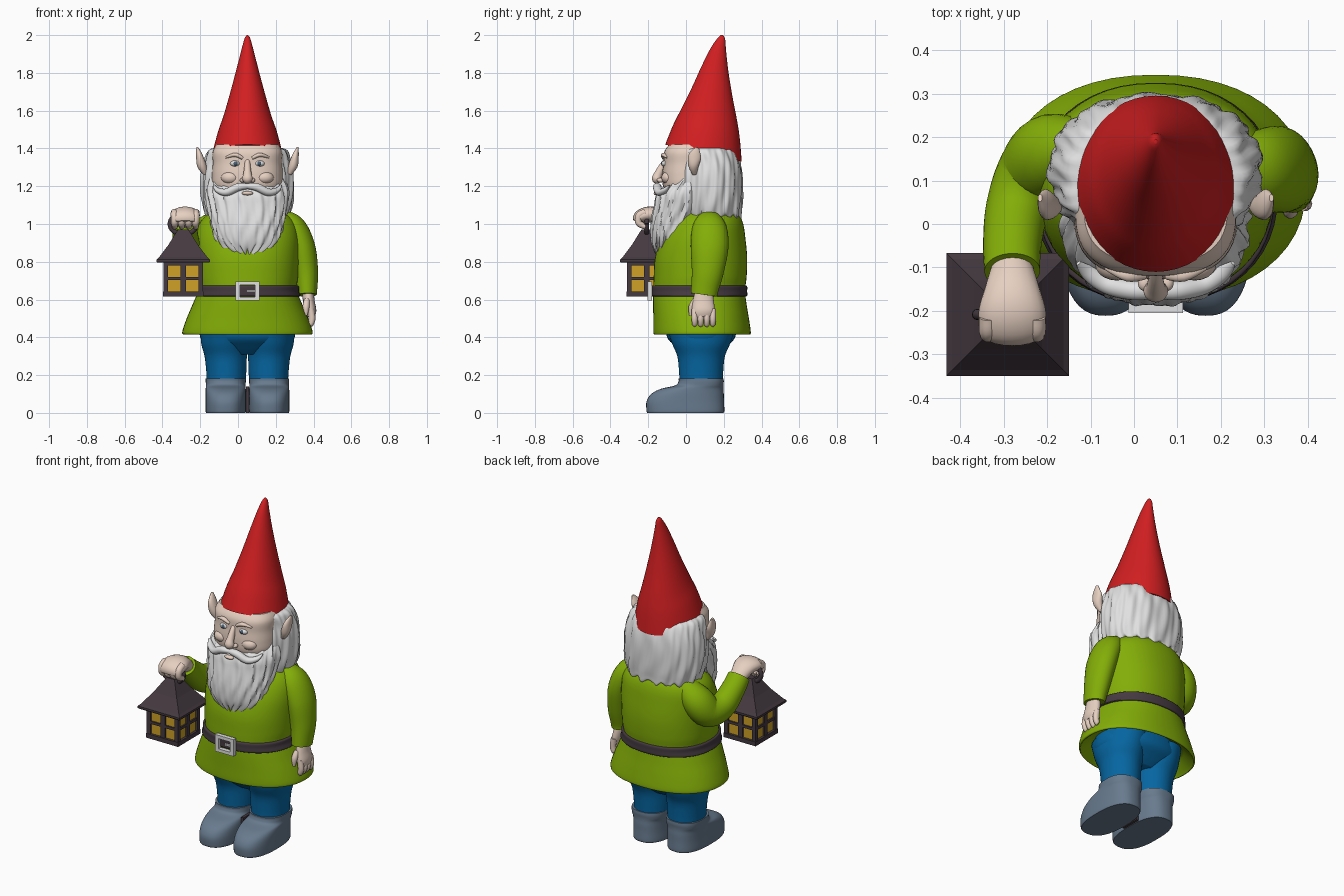
import bpy, bmesh, math
from mathutils import Vector, Matrix

CX = 0.05  # body centre line


def material(name, r, g, b):
    m = bpy.data.materials.new(name)
    m.diffuse_color = [(c / 255) ** 2.2 for c in (r, g, b)] + [1]
    return m


RED = material("hat red", 208, 36, 38)
GREEN = material("tunic green", 130, 172, 16)
BLUE = material("trouser blue", 14, 102, 160)
SLATE = material("boot slate", 104, 122, 141)
SKIN = material("skin", 230, 207, 192)
WHITE = material("hair white", 224, 224, 224)
DARK = material("dark iron", 70, 60, 66)
AMBER = material("lamp amber", 205, 160, 42)
IRIS = material("eye grey blue", 75, 95, 115)


def finish(name, bm, mat, smooth=True):
    bmesh.ops.recalc_face_normals(bm, faces=bm.faces)
    me = bpy.data.meshes.new(name)
    bm.to_mesh(me)
    bm.free()
    me.materials.append(mat)
    ob = bpy.data.objects.new(name, me)
    bpy.context.collection.objects.link(ob)
    if smooth:
        bpy.ops.object.select_all(action='DESELECT')
        bpy.context.view_layer.objects.active = ob
        ob.select_set(True)
        bpy.ops.object.shade_smooth_by_angle(angle=math.radians(50))
    return ob


def spline(rows, steps):
    """Catmull-Rom interpolation of rows of numbers."""
    rows = [Vector(r) for r in rows]
    out = []
    for i in range(len(rows) - 1):
        a, b, c, d = rows[max(i - 1, 0)], rows[i], rows[i + 1], rows[min(i + 2, len(rows) - 1)]
        for s in range(steps):
            t = s / steps
            out.append(0.5 * (2 * b + (c - a) * t + (2 * a - 5 * b + 4 * c - d) * t * t
                              + (3 * b - a - 3 * c + d) * t ** 3))
    return out + [rows[-1]]


def oval(n, p):
    """Unit superellipse points."""
    f = lambda v: math.copysign(abs(v) ** (2 / p), v)
    return [(f(math.cos(a)), f(math.sin(a))) for a in (2 * math.pi * i / n for i in range(n))]


def skin_rings(name, rings, mat):
    bm = bmesh.new()
    vs = [[bm.verts.new(p) for p in r] for r in rings]
    n = len(vs[0])
    for a, b in zip(vs, vs[1:]):
        for i in range(n):
            bm.faces.new((a[i], a[(i + 1) % n], b[(i + 1) % n], b[i]))
    bm.faces.new(vs[0])
    bm.faces.new(vs[-1])
    return finish(name, bm, mat)


def loft(name, rows, mat, n=48, p=2.0, steps=5, strands=None):
    """Level rings; row = x, y, z, half width, half depth, back-to-front tilt."""
    rings = []
    for x, y, z, rx, ry, tilt in spline([tuple(r) + (0,) * (6 - len(r)) for r in rows], steps):
        ring = []
        for i, (c, s) in enumerate(oval(n, p)):
            k, dz = strands(2 * math.pi * i / n, z) if strands else (1, 0)
            ring.append((x + rx * c * k, y + ry * s * k, z + tilt * s + dz))
        rings.append(ring)
    return skin_rings(name, rings, mat)


def limb(name, rows, mat, ref=(1, 0, 0), n=20, steps=5):
    """Rings square to a path; row = x, y, z, radius along ref, other radius."""
    pts = spline(rows, steps)
    rings = []
    for i, q in enumerate(pts):
        t = (Vector(pts[min(i + 1, len(pts) - 1)][:3]) - Vector(pts[max(i - 1, 0)][:3])).normalized()
        u = Vector(ref)
        u = (u - t * u.dot(t)).normalized()
        v = t.cross(u)
        rings.append([Vector(q[:3]) + u * c * q[3] + v * s * q[4] for c, s in oval(n, 2)])
    return skin_rings(name, rings, mat)


def box(name, centre, size, mat, turn=0, pivot=(0, 0, 0)):
    bm = bmesh.new()
    bmesh.ops.create_cube(bm, size=1, matrix=Matrix.Translation(centre) @ Matrix.Diagonal((*size, 1)))
    bmesh.ops.transform(bm, verts=bm.verts,
                        matrix=Matrix.Translation(pivot) @ Matrix.Rotation(turn, 4, 'Z'))
    return finish(name, bm, mat, False)


def ball(name, centre, radii, mat):
    bm = bmesh.new()
    bmesh.ops.create_uvsphere(bm, u_segments=20, v_segments=12, radius=1,
                              matrix=Matrix.Translation(centre) @ Matrix.Diagonal((*radii, 1)))
    return finish(name, bm, mat)


# Hat: front point, back point and half width per ring
hat = [(-.11, 1.42, .295, 1.33, .186), (-.07, 1.52, .285, 1.45, .157), (-.03, 1.60, .27, 1.55, .126),
       (.03, 1.72, .245, 1.68, .090), (.08, 1.83, .224, 1.81, .058), (.13, 1.93, .212, 1.92, .031),
       (.168, 1.985, .207, 1.98, .015), (.185, 2.0, .195, 2.0, .003)]
loft("hat", [(CX, (f + b) / 2, (fz + bz) / 2, w, (b - f) / 2, (bz - fz) / 2) for f, fz, b, bz, w in hat], RED)


# Hair and beard with wavy strands
def hair_waves(a, z):
    w = math.sin(13 * a + 2 * math.sin(z * 14))
    low = max(0, 1.14 - z) / .11
    return 1 + .022 * w + .014 * math.sin(29 * a - z * 18), .014 * low * math.sin(17 * a)


def beard_waves(a, z):
    w = math.sin(17 * a + 2.5 * math.sin(z * 16))
    return 1 + .03 * w + .015 * math.sin(31 * a + z * 20), .016 * max(0, 1.0 - z) / .15 * math.sin(19 * a)


loft("hair", [(CX, .12, 1.06, .12, .10), (CX, .13, 1.035, .20, .155), (CX, .128, 1.07, .228, .166),
              (CX, .125, 1.15, .242, .173), (CX, .12, 1.25, .243, .176), (CX, .115, 1.33, .227, .17),
              (CX, .10, 1.39, .205, .16), (CX, .10, 1.405, .16, .13)], WHITE, 120, 2.2, 4, hair_waves)
loft("beard", [(CX, .03, 1.25, .19, .09), (CX, .0, 1.17, .215, .145), (CX, -.02, 1.10, .208, .145),
               (CX, -.055, 1.0, .19, .13), (CX, -.075, .92, .168, .11), (CX, -.095, .875, .12, .08),
               (CX, -.11, .85, .05, .05)], WHITE, 120, 2.2, 4, beard_waves)

# Head and face
loft("face", [(CX, .03, 1.12, .15, .12), (CX, .03, 1.20, .185, .152), (CX, .03, 1.26, .188, .156),
              (CX, .03, 1.32, .184, .150), (CX, .03, 1.38, .184, .146), (CX, .04, 1.42, .165, .13)], SKIN, p=2.6)
limb("nose", [(CX, -.10, 1.345, .014, .012), (CX, -.122, 1.31, .016, .018), (CX, -.146, 1.265, .022, .022),
              (CX, -.154, 1.238, .028, .026), (CX, -.142, 1.218, .012, .012)], SKIN)
ball("lower_lip", (CX, -.155, 1.163), (.03, .016, .011), SKIN)
for side, s in (("right", -1), ("left", 1)):
    X = lambda d: CX + s * d
    ball(side + "_nostril", (X(.026), -.136, 1.232), (.015, .018, .013), SKIN)
    ball(side + "_cheek", (X(.09), -.09, 1.245), (.05, .04, .035), SKIN)
    ball(side + "_eye", (X(.065), -.107, 1.32), (.027, .022, .017), WHITE)
    ball(side + "_iris", (X(.063), -.122, 1.32), (.012, .010, .012), IRIS)
    limb(side + "_brow", [(X(.025), -.118, 1.348, .008, .010), (X(.065), -.118, 1.366, .011, .014),
                          (X(.115), -.10, 1.352, .005, .006)], SKIN, (0, 0, 1))
    limb(side + "_moustache", [(X(-.005), -.15, 1.20, .014, .02), (X(.05), -.153, 1.195, .021, .022),
                               (X(.11), -.14, 1.168, .02, .022), (X(.155), -.112, 1.178, .014, .018),
                               (X(.178), -.09, 1.205, .004, .006)], WHITE, (0, 0, 1))
    limb(side + "_ear", [(X(.222), .045, 1.265, .012, .012), (X(.242), .04, 1.31, .024, .028),
                         (X(.254), .047, 1.36, .018, .034), (X(.266), .06, 1.405, .005, .009)], SKIN)

    # Trouser leg and boot
    loft(side + "_leg", [(X(.112), .08, .16, .103, .114), (X(.112), .08, .22, .106, .117),
                         (X(.115), .08, .30, .112, .126), (X(.12), .08, .37, .125, .155),
                         (X(.12), .08, .46, .13, .185)], BLUE)
    loft(side + "_boot", [(X(.115), -.003, 0, .104, .202), (X(.115), -.003, .012, .107, .206),
                          (X(.115), -.004, .06, .107, .205), (X(.115), .008, .10, .107, .192),
                          (X(.115), .032, .127, .106, .166), (X(.115), .07, .145, .105, .128),
                          (X(.115), .08, .165, .106, .12), (X(.115), .08, .182, .106, .119)], SLATE, p=2.5)
box("boot_gap", (CX, .03, .07), (.016, .12, .14), DARK)

# Trouser seat and tunic with a turned-in hem
loft("trouser_seat", [(CX, .08, .31, .13, .09), (CX, .08, .35, .21, .135), (CX, .08, .40, .25, .18),
                      (CX, .08, .47, .25, .185)], BLUE, p=2.2)
loft("tunic", [(CX, .085, .47, .27, .20), (CX, .085, .425, .325, .24), (CX, .085, .415, .338, .253),
               (CX, .085, .43, .345, .258), (CX, .08, .50, .322, .253), (CX, .073, .58, .288, .247),
               (CX, .07, .65, .262, .243), (CX, .075, .72, .268, .246), (CX, .08, .82, .272, .244),
               (CX, .09, .92, .272, .225), (CX, .105, 1.0, .255, .198), (CX, .11, 1.05, .21, .17),
               (CX, .11, 1.09, .13, .12)], GREEN, p=2.2)

# Belt and buckle
loft("belt", [(CX, .07, .617, .27, .245), (CX, .07, .62, .281, .254), (CX, .07, .645, .273, .254),
              (CX, .07, .67, .273, .254), (CX, .07, .674, .262, .245)], DARK, p=2.2, steps=3)
for sx in (-1, 1):
    box("buckle_upright", (CX + sx * .051, -.192, .645), (.024, .025, .102), WHITE)
    box("buckle_bar", (CX, -.192, .645 + sx * .041), (.102, .025, .020), WHITE)
box("buckle_prong", (CX + .02, -.19, .645), (.05, .012, .010), WHITE)

# Left arm hanging down
limb("left_sleeve", [(.22, .13, 1.04, .04, .05), (.285, .125, .985, .07, .09), (.335, .125, .88, .073, .10),
                     (.358, .115, .75, .066, .085), (.364, .10, .66, .056, .073), (.365, .095, .625, .052, .07)],
     GREEN, n=32)
limb("left_hand", [(.37, .095, .65, .03, .045), (.375, .092, .59, .031, .056), (.385, .092, .54, .03, .06),
                   (.388, .094, .51, .02, .05)], SKIN)
for i in range(4):
    y = .046 + i * .032
    limb("left_finger", [(.385, y, .55, .017, .017), (.392, y, .50, .018, .017),
                         (.385, y, .468, .014, .014), (.381, y, .455 + .01 * (i in (0, 3)), .005, .005)], SKIN, n=10)
limb("left_thumb", [(.365, .05, .60, .016, .016), (.36, .03, .56, .018, .017), (.36, .024, .515, .008, .008)], SKIN, n=10)

# Right arm bent forward
limb("right_sleeve", [(-.10, .17, 1.02, .06, .06), (-.185, .165, .945, .085, .09), (-.232, .12, .87, .082, .09),
                      (-.268, .035, .88, .073, .078), (-.28, -.05, .95, .067, .066), (-.28, -.108, 1.005, .064, .058)],
     GREEN, n=32)
limb("right_hand", [(-.28, -.09, .995, .045, .04), (-.28, -.15, 1.04, .064, .042), (-.28, -.20, 1.05, .077, .042),
                    (-.28, -.245, 1.035, .075, .036), (-.28, -.26, 1.01, .06, .02)], SKIN)
for i in range(4):
    x = -.335 + i * .037
    limb("right_finger", [(x, -.215, 1.062, .021, .020), (x, -.248, 1.045, .021, .020),
                          (x, -.25, 1.005, .019, .018), (x, -.215, .985, .016, .015)], SKIN, n=10)

# Lantern
LX, LY = -.29, -.208
P = (LX, LY, 0)
bm = bmesh.new()
rings = []
for r, z in ((.136, .795), (.141, .80), (.141, .812), (.128, .824), (.078, .89), (.038, .955), (.026, .972)):
    rings.append([bm.verts.new((LX + a * r, LY + b * r, z)) for a, b in ((1, 1), (-1, 1), (-1, -1), (1, -1))])
for a, b in zip(rings, rings[1:]):
    for i in range(4):
        bm.faces.new((a[i], a[(i + 1) % 4], b[(i + 1) % 4], b[i]))
bm.faces.new(rings[0])
bm.faces.new(rings[-1])
finish("lantern_roof", bm, DARK, False)
box("lantern_glass", (LX, LY, .715), (.186, .186, .16), AMBER)
box("lantern_base", (LX, LY, .629), (.216, .216, .026), DARK)
for k in range(4):
    t = k * math.pi / 2
    box("lantern_post", (.093, .093, .715), (.024, .024, .17), DARK, t, P)
    box("lantern_mullion", (0, -.094, .715), (.03, .016, .16), DARK, t, P)
    for z, h in ((.712, .016), (.789, .016)):
        box("lantern_rail", (0, -.094, z), (.19, .016, h), DARK, t, P)
ring = [(LX + .07 * math.cos(a), LY, 1.0 + .055 * math.sin(a), .013, .013)
        for a in (2 * math.pi * i / 16 for i in range(17))]
limb("lantern_ring", ring, DARK, (0, 1, 0), 12, 2)
